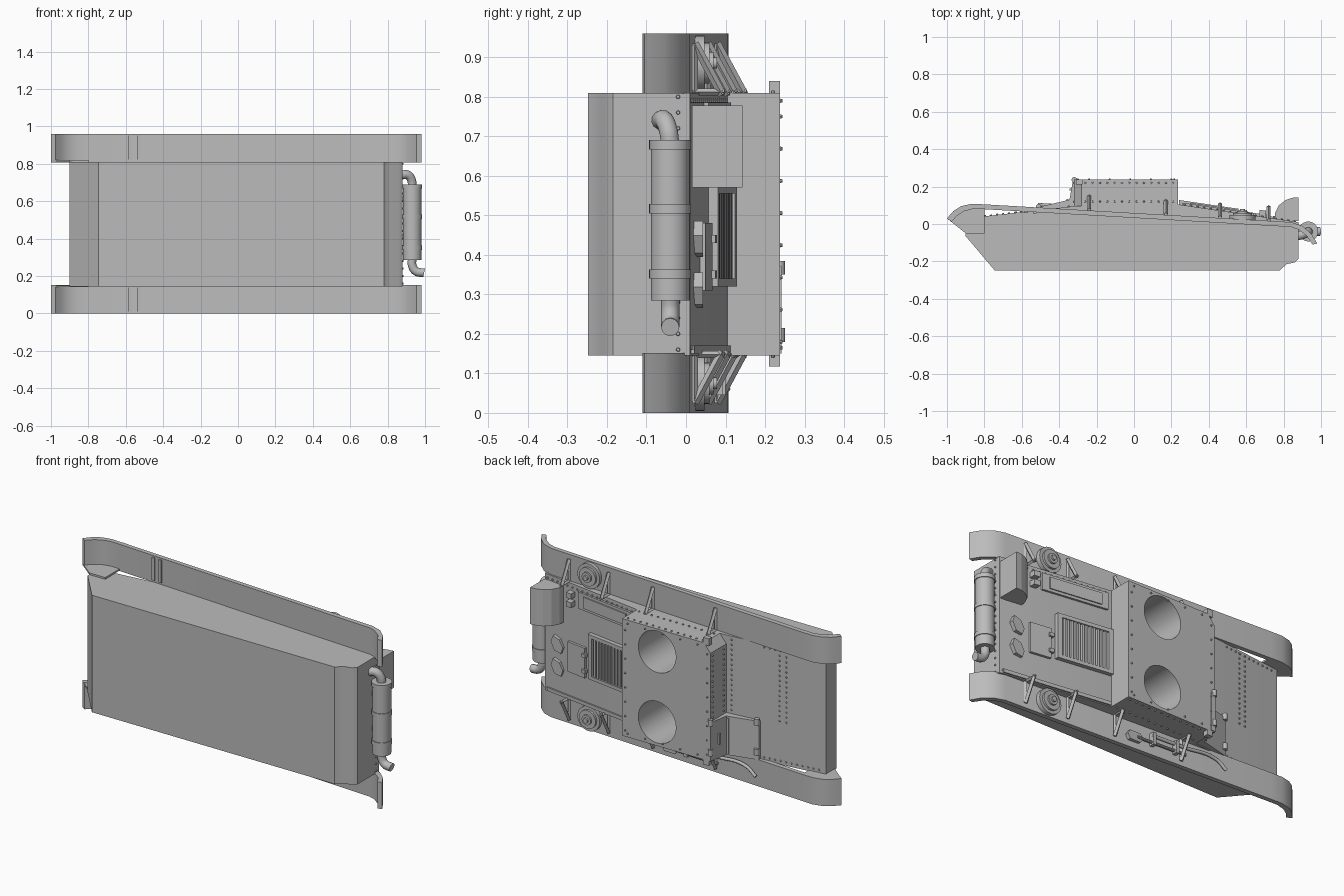
import bpy, bmesh, math
from mathutils import Vector, Matrix

cube = bpy.data.objects.get("Cube")
if cube:
    bpy.data.objects.remove(cube, do_unlink=True)

grey = bpy.data.materials.new("plain grey")
grey.use_nodes = True
tone = (0.5, 0.5, 0.5, 1)
grey.diffuse_color = tone
grey.node_tree.nodes["Principled BSDF"].inputs["Base Color"].default_value = tone

BOTTOM, TOP, WIDTH = 0.145, 0.81, 0.96   # hull sides and full width along z


def finish(name, bm, smooth=False):
    bmesh.ops.recalc_face_normals(bm, faces=bm.faces)
    mesh = bpy.data.meshes.new(name)
    bm.to_mesh(mesh)
    bm.free()
    mesh.materials.append(grey)
    ob = bpy.data.objects.new(name, mesh)
    bpy.context.collection.objects.link(ob)
    if smooth:
        smooth_by_angle(ob)
    return ob


def smooth_by_angle(ob):
    bpy.ops.object.select_all(action='DESELECT')
    ob.select_set(True)
    bpy.context.view_layer.objects.active = ob
    bpy.ops.object.shade_smooth_by_angle(angle=math.radians(35))


def prism(name, pts, lo, hi, axis='z', smooth=False):
    """Extrude an outline along z (outline in x,y) or along y (outline in x,z)."""
    bm = bmesh.new()
    place = (lambda u, v, w: (u, v, w)) if axis == 'z' else (lambda u, v, w: (u, w, v))
    face = bm.faces.new([bm.verts.new(place(u, v, lo)) for u, v in pts])
    new = bmesh.ops.extrude_face_region(bm, geom=[face])['geom']
    shift = Vector(place(0, 0, hi - lo))
    bmesh.ops.translate(bm, vec=shift, verts=[g for g in new if isinstance(g, bmesh.types.BMVert)])
    return finish(name, bm, smooth)


def box(name, x, y, z):
    return prism(name, [(x[0], y[0]), (x[1], y[0]), (x[1], y[1]), (x[0], y[1])], *z)


def add_cyl(bm, a, b, r, n=24, r2=None):
    a, b = Vector(a), Vector(b)
    turn = (b - a).to_track_quat('Z', 'Y').to_matrix().to_4x4()
    bmesh.ops.create_cone(bm, cap_ends=True, segments=n, radius1=r, radius2=r if r2 is None else r2,
                          depth=(b - a).length, matrix=Matrix.Translation((a + b) / 2) @ turn)


def cyls(name, items, n=24):
    bm = bmesh.new()
    for a, b, r in items:
        add_cyl(bm, a, b, r, n)
    return finish(name, bm, True)


def tube(name, pts, r):
    cu = bpy.data.curves.new(name + "_path", 'CURVE')
    cu.dimensions, cu.bevel_depth, cu.bevel_resolution, cu.use_fill_caps = '3D', r, 4, True
    sp = cu.splines.new('BEZIER')
    sp.bezier_points.add(len(pts) - 1)
    for p, co in zip(sp.bezier_points, pts):
        p.co, p.handle_left_type, p.handle_right_type = co, 'AUTO', 'AUTO'
    path = bpy.data.objects.new(name + "_path", cu)
    bpy.context.collection.objects.link(path)
    bpy.context.view_layer.update()
    mesh = bpy.data.meshes.new_from_object(path.evaluated_get(bpy.context.evaluated_depsgraph_get()))
    bpy.data.objects.remove(path)
    mesh.materials.clear()
    mesh.materials.append(grey)
    ob = bpy.data.objects.new(name, mesh)
    bpy.context.collection.objects.link(ob)
    smooth_by_angle(ob)


def fender_y(x):
    return 0.105 - (x + 0.8) * 0.058


def deck_y(x):
    return 0.105 - (x - 0.235) * 0.147


def glacis_y(x):
    return 0.095 + (x + 0.32) * 0.112


def deck_plate(name, x, z, height, sink=0.02):
    a, b = x
    return prism(name, [(a, deck_y(a) - sink), (b, deck_y(b) - sink),
                        (b, deck_y(b) + height), (a, deck_y(a) + height)], *z)


# Hull and superstructure
hull = prism("hull", [(-0.9, -0.065), (-0.745, -0.248), (0.78, -0.248), (0.815, -0.215), (0.86, -0.205),
                      (0.88, -0.185), (0.88, 0.01), (0.235, 0.105), (-0.32, 0.095), (-0.9, 0.03)],
             BOTTOM, TOP)
house = prism("superstructure", [(0.235, BOTTOM), (0.235, TOP), (-0.28, TOP), (-0.32, 0.76), (-0.32, BOTTOM)],
              0.03, 0.238, axis='y')

# Turret openings
cutter = cyls("turret_opening_cutter", [((0.015, -0.15, 0.48 + s * 0.2), (0.015, 0.4, 0.48 + s * 0.2), 0.118)
                                        for s in (-1, 1)], 48)
cutter.hide_render = True
for ob in (hull, house):
    mod = ob.modifiers.new("openings", 'BOOLEAN')
    mod.object, mod.solver = cutter, 'EXACT'
    bpy.context.view_layer.objects.active = ob
    bpy.ops.object.modifier_apply(modifier=mod.name)
    smooth_by_angle(ob)
bpy.data.objects.remove(cutter)

# Driver hood with hinges
prism("driver_hood", [(-0.3, 0.242), (-0.325, 0.242), (-0.345, 0.13), (-0.52, 0.088), (-0.52, 0.06), (-0.3, 0.06)],
      0.15, 0.37)
box("vision_slit", (-0.345, -0.33), (0.18, 0.19), (0.23, 0.29))
box("hood_seam", (-0.36, -0.35), (0.11, 0.134), (0.16, 0.36))
for x, y in ((-0.32, 0.237), (-0.51, 0.093)):
    cyls("hood_hinge", [((x, y, z), (x, y, z + 0.035), 0.014) for z in (0.18, 0.35)], 12)
for z in ((0.118, 0.16), (0.8, 0.84)):
    box("lifting_lug", (-0.31, -0.275), (0.21, 0.238), z)

# Fenders, front cheeks, ribs, struts and round wheels, mirrored on both sides
arc = [(-1, 0.03), (-0.965, 0.07), (-0.925, 0.095), (-0.87, 0.108), (-0.8, 0.105), (0.84, 0.01),
       (0.9, -0.01), (0.95, -0.055), (0.98, -0.105)]
under = [(0.955, -0.11), (0.925, -0.065), (0.88, -0.03), (0.84, -0.016), (-0.8, 0.079),
         (-0.86, 0.081), (-0.91, 0.068), (-0.945, 0.045), (-0.975, 0.013)]
for side in (0, 1):
    def zr(a, b, side=side):
        return (a, b) if side == 0 else (WIDTH - b, WIDTH - a)

    def zm(a, side=side):
        return a if side == 0 else WIDTH - a

    prism("fender", arc + under, *zr(0, 0.152), smooth=True)
    prism("front_cheek", [(-1, 0.03), (-0.9, -0.05), (-0.8, -0.05), (-0.8, 0.09), (-0.87, 0.095), (-0.94, 0.07)],
          *zr(0.14, 0.15))
    for x in (-0.585, -0.54):
        y = fender_y(x) - 0.026
        box("underside_rib", (x, x + 0.018), (y - 0.008, y + 0.01), zr(0.01, 0.138))
    for x in (-0.24, 0.17, 0.46, 0.72):
        y = fender_y(x)
        bm = bmesh.new()
        add_cyl(bm, (x, y + 0.075, zm(0.155)), (x, y + 0.005, zm(0.025)), 0.011, 4)
        add_cyl(bm, (x, y + 0.005, zm(0.155)), (x, y + 0.005, zm(0.025)), 0.009, 4)
        add_cyl(bm, (x, y - 0.01, zm(0.148)), (x, y + 0.08, zm(0.148)), 0.009, 4)
        finish("fender_strut", bm)
    y = fender_y(0.58)
    cyls("stowed_wheel", [((0.58, y - 0.01, zm(0.075)), (0.58, y + h, zm(0.075)), r)
                          for h, r in ((0.022, 0.07), (0.034, 0.052), (0.044, 0.028), (0.054, 0.014))], 32)

# Engine deck: louvre, panels, hatch and filler caps
for x in ((0.24, 0.265), (0.535, 0.56)):
    deck_plate("louvre_end", x, (0.32, 0.575), 0.024)
for z in ((0.32, 0.34), (0.555, 0.575)):
    deck_plate("louvre_side", (0.24, 0.56), z, 0.024)
for i in range(12):
    x = 0.275 + i * 0.0215
    deck_plate("louvre_slat", (x, x + 0.012), (0.33, 0.565), 0.019)
deck_plate("long_panel", (0.26, 0.64), (0.69, 0.785), 0.012)
deck_plate("long_panel_lid", (0.3, 0.6), (0.705, 0.77), 0.018)
deck_plate("deck_edge_strip", (0.24, 0.86), (0.15, 0.17), 0.008)
deck_plate("deck_hatch", (0.59, 0.71), (0.31, 0.48), 0.014)
for z in (0.34, 0.43):
    deck_plate("hatch_hinge", (0.58, 0.605), (z, z + 0.02), 0.024)
for z in (0.69, 0.74):
    deck_plate("panel_catch", (0.67, 0.705), (z, z + 0.03), 0.035)
for z in (0.31, 0.44):
    x, r = 0.785, 0.045
    leaf = [(x - r * 0.6, z - r), (x + r * 0.3, z - r * 0.8), (x + r * 0.8, z + r * 0.2),
            (x + r * 0.5, z + r), (x - r * 0.4, z + r * 0.7), (x - r * 0.9, z - r * 0.2)]
    prism("filler_cap", leaf, 0.01, 0.043, axis='y')

# Stern stowage box
prism("stern_box", [(0.75, 0.015), (0.755, 0.06), (0.775, 0.1), (0.81, 0.128), (0.845, 0.14), (0.88, 0.143),
                    (0.88, 0.015)], 0.57, 0.778)

# Exhaust silencer
cx, cy = 0.932, -0.04
cyls("silencer", [((cx, cy, 0.285), (cx, cy, 0.69), 0.049)]
     + [((cx, cy, z), (cx, cy, z + 0.023), 0.053) for z in (0.34, 0.505, 0.667)], 32)
tube("exhaust_inlet", [(cx, cy, 0.68), (cx - 0.005, cy - 0.005, 0.715), (cx - 0.025, cy - 0.015, 0.74),
                       (0.87, cy - 0.025, 0.74)], 0.024)
tube("exhaust_tailpipe", [(cx, cy, 0.3), (cx, cy, 0.255), (cx + 0.02, cy, 0.225), (0.995, cy, 0.217)], 0.023)
for z in (0.4, 0.6):
    box("silencer_bracket", (0.87, 0.92), (-0.055, -0.025), (z, z + 0.025))

# Tools on the lower fender
def tool_y(x, lift=0.015):
    return fender_y(x) + lift

cyls("shovel_handle", [((0.04, tool_y(0.04), 0.06), (-0.26, tool_y(-0.26), 0.06), 0.008)], 10)
prism("shovel_blade", [(0.1, 0.06), (0.085, 0.085), (0.02, 0.085), (0.0, 0.065), (0.0, 0.055), (0.02, 0.035),
                       (0.085, 0.035)], fender_y(0.05) - 0.005, fender_y(0.05) + 0.018, axis='y')
tube("crowbar", [(-0.05, tool_y(-0.05), 0.1), (-0.25, tool_y(-0.25), 0.1), (-0.45, tool_y(-0.45), 0.1),
                 (-0.51, tool_y(-0.51), 0.06)], 0.009)
for x in (-0.06, -0.2):
    box("tool_clamp", (x - 0.01, x + 0.01), (fender_y(x) - 0.01, fender_y(x) + 0.03), (0.045, 0.115))

# Rivets
rivets = bmesh.new()


def rivet_row(a, b, count, normal):
    a, b, n = Vector(a), Vector(b), Vector(normal)
    for i in range(count):
        p = a.lerp(b, i / (count - 1))
        add_cyl(rivets, p - n * 0.003, p + n * 0.006, 0.006, 8, 0.004)


up = (0, 1, 0)
for x in (-0.35, -0.63, -0.67):
    rivet_row((x, glacis_y(x), 0.39), (x, glacis_y(x), 0.79), 15, up)
for z in (0.165, 0.79):
    rivet_row((-0.86, glacis_y(-0.86), z), (-0.54, glacis_y(-0.54), z), 11, up)
    rivet_row((0.27, deck_y(0.27), z), (0.86, deck_y(0.86), z), 18, up)
    rivet_row((-0.24, 0.238, z), (0.2, 0.238, z), 5, up)
for x in (-0.3, 0.215):
    rivet_row((x, 0.238, 0.18), (x, 0.238, 0.75), 8, up)
for y in (0.12, 0.22):
    rivet_row((-0.32, y, 0.39), (-0.32, y, 0.74), 13, (-1, 0, 0))
    rivet_row((-0.26, y, TOP), (0.21, y, TOP), 13, (0, 0, 1))
    rivet_row((-0.28, y, BOTTOM), (0.21, y, BOTTOM), 13, (0, 0, -1))
rivet_row((0.88, -0.02, 0.16), (0.88, -0.02, 0.8), 17, (1, 0, 0))
finish("rivets", rivets)
